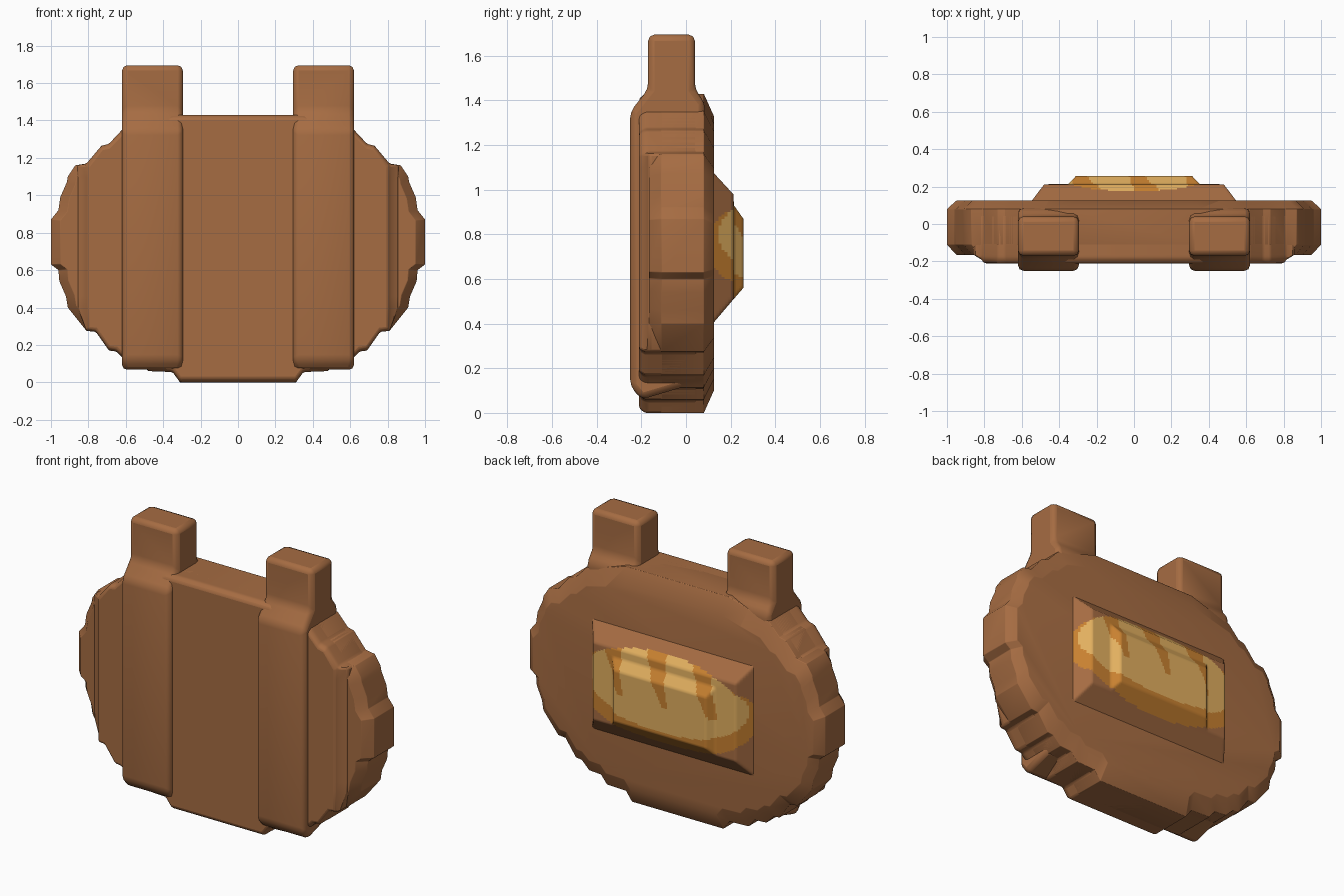
import bpy, bmesh, math

cube = bpy.data.objects.get("Cube")
if cube:
    bpy.data.objects.remove(cube, do_unlink=True)


def material(name, rgb):
    m = bpy.data.materials.new(name)
    m.use_nodes = True
    color = (*rgb, 1)
    m.diffuse_color = color
    bsdf = m.node_tree.nodes["Principled BSDF"]
    bsdf.inputs["Base Color"].default_value = color
    bsdf.inputs["Roughness"].default_value = 0.8
    return m


BROWN = material("leather brown", (0.38, 0.15, 0.055))
CRUST = material("crust orange", (0.58, 0.22, 0.03))
CRUMB = material("bread yellow", (0.76, 0.43, 0.115))


def finish(name, bm, mats, bevel=0.0, angle=40):
    bmesh.ops.recalc_face_normals(bm, faces=bm.faces)
    mesh = bpy.data.meshes.new(name)
    bm.to_mesh(mesh)
    bm.free()
    for m in mats:
        mesh.materials.append(m)
    ob = bpy.data.objects.new(name, mesh)
    bpy.context.collection.objects.link(ob)
    if bevel:
        mod = ob.modifiers.new("soft edges", "BEVEL")
        mod.width, mod.segments, mod.limit_method = bevel, 2, "ANGLE"
        mod.angle_limit = math.radians(25)
    bpy.ops.object.select_all(action="DESELECT")
    ob.select_set(True)
    bpy.context.view_layer.objects.active = ob
    bpy.ops.object.shade_smooth_by_angle(angle=math.radians(angle))
    return ob


def loft(name, rings, bevel):
    """Join rings of equal point count and cap both ends."""
    bm = bmesh.new()
    loops = [[bm.verts.new(p) for p in ring] for ring in rings]
    for a, b in zip(loops, loops[1:]):
        for i in range(len(a)):
            j = (i + 1) % len(a)
            bm.faces.new((a[i], a[j], b[j], b[i]))
    bm.faces.new(loops[0])
    bm.faces.new(loops[-1])
    return finish(name, bm, [BROWN], bevel)


# Stepped outline of the bag, right half from bottom to top
HALF = [(0.31, 0), (0.35, 0.055), (0.48, 0.06), (0.52, 0.11), (0.60, 0.115),
        (0.65, 0.165), (0.69, 0.17), (0.76, 0.27), (0.81, 0.275), (0.91, 0.40),
        (0.92, 0.46), (0.955, 0.54), (0.96, 0.60), (1.0, 0.63), (1.0, 0.87),
        (0.96, 0.92), (0.95, 0.99), (0.915, 1.07), (0.91, 1.10), (0.87, 1.16),
        (0.81, 1.17), (0.73, 1.265), (0.69, 1.275), (0.62, 1.35),
        (0.48, 1.39), (0.35, 1.43)]
OUTLINE = HALF + [(-x, z) for x, z in reversed(HALF)]


def ring(y, sx=1, sz=1, clip=1):
    mid = 0.715
    return [(max(-clip, min(clip, x)) * sx, y, mid + (z - mid) * sz) for x, z in OUTLINE]


loft("bag_body", [ring(-0.165, 0.95, 0.97), ring(-0.11), ring(0.08),
                  ring(0.125, 0.95, 0.86)], 0.012)
loft("front_slab", [ring(-0.21, 1, 0.97, 0.80), ring(-0.185, 1, 1, 0.82),
                    ring(-0.165, 1, 1, 0.86), ring(0.05, 1, 1, 0.86)], 0.01)

# Straps that rise into square posts
STRAP = [(-0.20, 0.06), (-0.25, 0.12), (-0.25, 1.35), (-0.17, 1.45), (-0.17, 1.695),
         (0.04, 1.695), (0.04, 1.45), (0.085, 1.39), (0.085, 1.33), (0.0, 0.12)]
for name, side in (("left_strap", 1), ("right_strap", -1)):
    loft(name, [[(side * x, y, z) for y, z in STRAP] for x in (0.295, 0.62)], 0.028)


# Raised back panel with a loaf painted on it
def steps(t, table):
    for (a, ya), (b, yb) in zip(table, table[1:]):
        if t <= b:
            return ya + (yb - ya) * max(0, t - a) / (b - a)
    return table[-1][1]


X_STEPS = [(0, 0.12), (0.07, 0.212), (0.20, 0.215), (0.24, 0.257)]
LOW_STEPS = [(0, 0.12), (0.10, 0.205), (0.16, 0.257)]
TOP_STEPS = [(0, 0.12), (0.10, 0.212), (0.15, 0.215), (0.21, 0.257)]


def height(x, z):
    return min(steps(0.55 - abs(x), X_STEPS), steps(z - 0.40, LOW_STEPS),
               steps(1.08 - z, TOP_STEPS))


def oval(x, z, cx, cz, rx, rz):
    return abs((x - cx) / rx) ** 2.3 + abs((z - cz) / rz) ** 2.3 < 1


def loaf_color(x, z):
    if not oval(x, z, 0, 0.75, 0.57, 0.27):
        return 0
    if not oval(x, z, 0, 0.80, 0.53, 0.22):
        return 1
    slash = any(abs(x - c - 0.35 * (z - 0.74)) < 0.02 + 0.16 * (z - 0.73)
                for c in (0.27, -0.03, -0.34))
    return 1 if slash and z > 0.73 else 2


NX, NZ = 110, 68
bm = bmesh.new()
grid = []
for i in range(NX + 1):
    x = -0.55 + i / 100
    grid.append([bm.verts.new((x, height(x, 0.40 + k / 100), 0.40 + k / 100))
                 for k in range(NZ + 1)])
for i in range(NX):
    for k in range(NZ):
        f = bm.faces.new((grid[i][k], grid[i][k + 1], grid[i + 1][k + 1], grid[i + 1][k]))
        c = f.calc_center_median()
        f.material_index = loaf_color(c.x, c.z)
finish("back_panel", bm, [BROWN, CRUST, CRUMB], angle=60)
for p in bpy.data.objects["back_panel"].data.polygons:
    if p.normal.y < 0:
        bpy.data.objects["back_panel"].data.flip_normals()
        break
